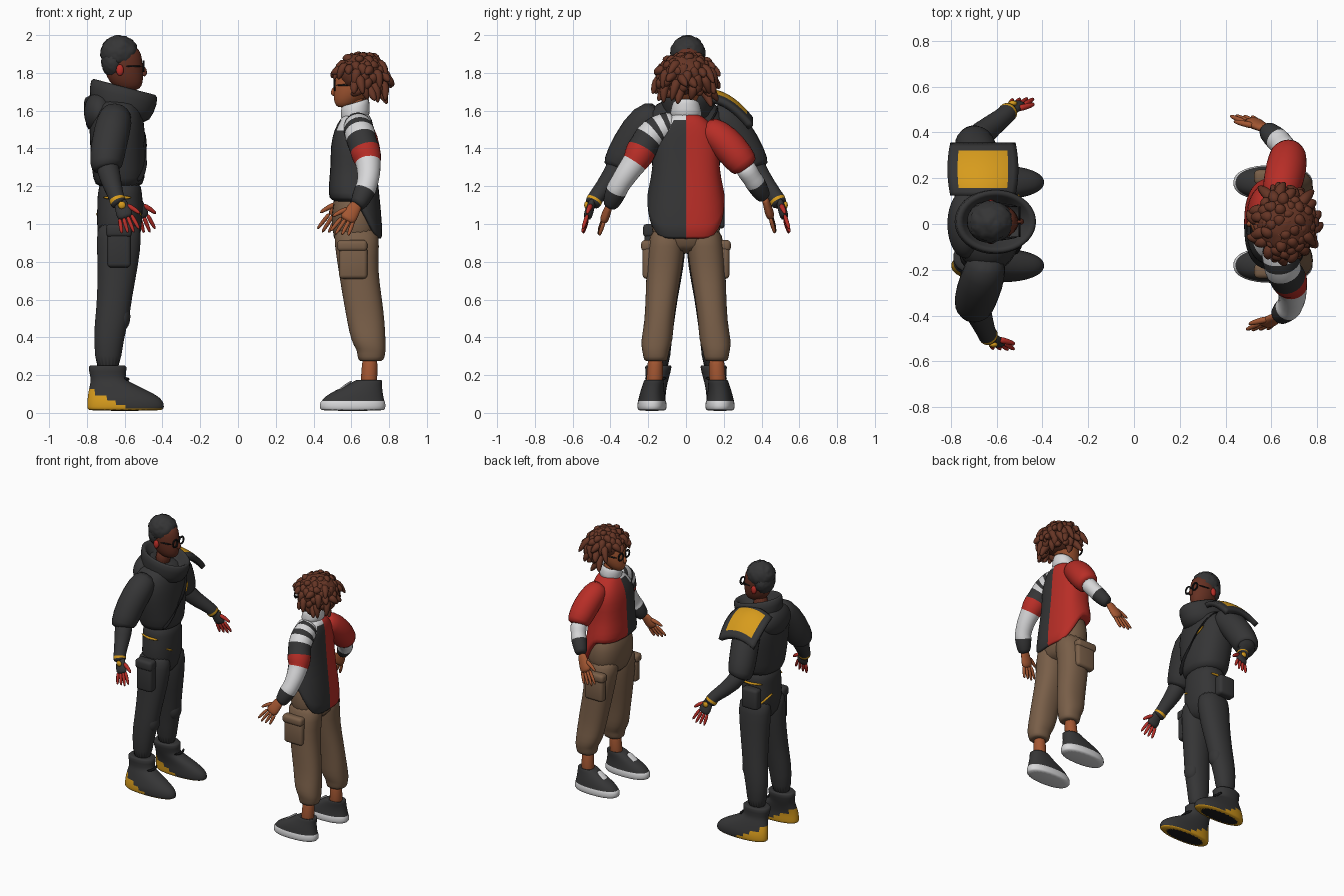
import bpy, bmesh, math, random
from mathutils import Vector as V

random.seed(4)
if "Cube" in bpy.data.objects:
    bpy.data.objects.remove(bpy.data.objects["Cube"])

PALETTE = {"charcoal": (.036, .036, .037), "black": (.01, .01, .011), "gold": (.68, .33, .012),
           "red": (.48, .027, .02), "white": (.68, .68, .69), "khaki": (.19, .113, .065),
           "hair_brown": (.13, .035, .018), "tan_skin": (.37, .095, .032), "dark_skin": (.13, .03, .016)}
NAMES = list(PALETTE)
MATS = []
for key, rgb in PALETTE.items():
    m = bpy.data.materials.new(key)
    m.use_nodes = True
    m.diffuse_color = (*rgb, 1)
    m.node_tree.nodes["Principled BSDF"].inputs["Base Color"].default_value = (*rgb, 1)
    MATS.append(m)


def finish(name, bm, sub=1, rule=None):
    """Turn a bmesh into a smooth object carrying only the materials it uses."""
    bmesh.ops.recalc_face_normals(bm, faces=bm.faces)
    for f in bm.faces:
        f.smooth = True
        pick = rule and rule(f.calc_center_median())
        if pick:
            f.material_index = NAMES.index(pick)
    used = sorted({f.material_index for f in bm.faces})
    for f in bm.faces:
        f.material_index = used.index(f.material_index)
    me = bpy.data.meshes.new(name)
    bm.to_mesh(me)
    bm.free()
    for i in used:
        me.materials.append(MATS[i])
    ob = bpy.data.objects.new(name, me)
    bpy.context.collection.objects.link(ob)
    if sub:
        ob.modifiers.new("soften", "SUBSURF").levels = sub
        ob.modifiers["soften"].render_levels = sub
    return ob


def skin(bm, rings, mats):
    """Bridge rings of points, one material per band, and cap the ends."""
    if isinstance(mats, str):
        mats = [mats] * (len(rings) - 1)
    vs = [[bm.verts.new(p) for p in r] for r in rings]
    n = len(vs[0])
    for a, b, m in zip(vs, vs[1:], mats):
        for i in range(n):
            j = (i + 1) % n
            bm.faces.new((a[i], a[j], b[j], b[i])).material_index = NAMES.index(m)
    bm.faces.new(vs[0]).material_index = NAMES.index(mats[0])
    bm.faces.new(vs[-1]).material_index = NAMES.index(mats[-1])


def loft(name, rings, mats, power=2.3, n=20, rule=None, sub=1):
    """Stack of level rings: x, y, z, radius x, radius y, tilt, drop at the +x side."""
    def ring(x, y, z, rx, ry, tilt=0, drop=0):
        pts = []
        for k in range(n):
            c, s = math.cos(math.tau * k / n), math.sin(math.tau * k / n)
            c, s = (math.copysign(abs(q) ** (2 / power), q) for q in (c, s))
            pts.append(V((x + rx * c, y + ry * s, z + tilt * rx * c - drop * min(1, max(0, c * 1.2)))))
        return pts
    bm = bmesh.new()
    skin(bm, [ring(*r) for r in rings], mats)
    return finish(name, bm, sub, rule)


def sweep(bm, pts, mats, side=None, squash=1, n=12):
    """Tube along x, y, z, radius points."""
    P = [V(p[:3]) for p in pts]
    run = P[-1] - P[0]
    side = V(side) if side else V([float(abs(run[i]) == min(map(abs, run))) for i in range(3)])
    rings = []
    for i, p in enumerate(P):
        t = (P[min(i + 1, len(P) - 1)] - P[max(i - 1, 0)]).normalized()
        a = (side - t * side.dot(t)).normalized()
        b = t.cross(a) * squash
        rings.append([p + (a * math.cos(math.tau * k / n) + b * math.sin(math.tau * k / n)) * pts[i][3]
                      for k in range(n)])
    skin(bm, rings, mats)


def tube(name, pts, mats, **kw):
    bm = bmesh.new()
    sweep(bm, pts, mats, **kw)
    return finish(name, bm)


def ball(name, c, r, mat, bump=0):
    bm = bmesh.new()
    bmesh.ops.create_icosphere(bm, subdivisions=4, radius=1)
    for v in bm.verts:
        k = 1 + random.uniform(-bump, bump)
        v.co = V([c[i] + v.co[i] * r[i] * k for i in range(3)])
    return finish(name, bm, 0, lambda p: mat)


def box(name, c, size, mat, bevel=.02):
    bm = bmesh.new()
    bmesh.ops.create_cube(bm, size=1)
    for v in bm.verts:
        v.co = V([c[i] + v.co[i] * size[i] for i in range(3)])
    bmesh.ops.bevel(bm, geom=bm.edges[:], offset=bevel, segments=3, profile=.5, affect="EDGES")
    return finish(name, bm, 0, lambda p: mat)


def hand(name, wrist, tip, fwd, palm, finger):
    """Flat palm, four fanned fingers and a thumb on the forward side."""
    w, t = V(wrist), V(tip)
    d, side = t - w, V((fwd, 0, .35))
    bm = bmesh.new()
    sweep(bm, [(*(w + d * f), r) for f, r in ((-.08, .034), (.1, .036), (.35, .046), (.55, .042))],
          palm, side, .55)
    for i in range(4):
        off = side * (i - 1.5)
        pts = [(*(w + d * f + off * o), r) for f, o, r in
               ((.45, .02, .013), (.75, .026, .012), (1.02 - .05 * abs(i - 2), .03, .008))]
        sweep(bm, pts, finger, side, n=8)
    pts = [(*(w + d * f + side * o), r) for f, o, r in
           ((.15, .02, .018), (.35, .055, .014), (.55, .075, .009))]
    sweep(bm, pts, finger, n=8)
    finish(name, bm)


def glasses(name, x, y, z, fwd, gap):
    for s, tag in ((1, "left"), (-1, "right")):
        s *= fwd
        bpy.ops.mesh.primitive_torus_add(location=(x, y + s * gap, z), rotation=(0, math.pi / 2, 0),
                                         major_radius=.026, minor_radius=.006,
                                         major_segments=20, minor_segments=6)
        ob = bpy.context.object
        ob.name = f"{name}_{tag}_rim"
        ob.data.materials.append(MATS[NAMES.index("black")])
        tube(f"{name}_{tag}_temple", [(x, y + s * gap * 1.8, z, .006), (x - fwd * .1, y + s * .08, z, .006)],
             "black", n=8)


# ---------- tall figure, facing +x ----------
loft("jacket", [(-.63, 0, 1.19, .115, .15), (-.63, 0, 1.23, .14, .165), (-.635, 0, 1.35, .145, .19),
                (-.64, 0, 1.5, .15, .22), (-.645, 0, 1.6, .14, .2), (-.64, 0, 1.67, .1, .12)], "charcoal")
loft("waist", [(-.63, 0, .84, .09, .1), (-.63, 0, .95, .12, .155), (-.625, 0, 1.08, .122, .15),
               (-.625, 0, 1.13, .12, .145), (-.625, 0, 1.145, .12, .145), (-.625, 0, 1.25, .11, .14)],
     ["charcoal"] * 3 + ["charcoal", "charcoal"])
loft("collar", [(-.63, .01, 1.55, .14, .13, -.26), (-.615, .01, 1.63, .175, .145, -.26),
                (-.6, .01, 1.73, .185, .145, -.26), (-.6, .01, 1.73, .15, .115, -.26),
                (-.61, .01, 1.62, .1, .08, -.26)], "charcoal", 2)
ball("hood", (-.735, 0, 1.59), (.08, .15, .11), "charcoal")
loft("tall_neck", [(-.63, .01, 1.6, .055, .055), (-.62, .01, 1.78, .055, .055)], "dark_skin", 2)
loft("tall_head", [(-.575, .01, 1.705, .04, .03), (-.585, .01, 1.73, .08, .055), (-.6, .01, 1.78, .1, .074),
                   (-.605, .01, 1.84, .1, .08), (-.605, .01, 1.9, .098, .08), (-.61, .01, 1.95, .07, .06)],
     "dark_skin", 2)
tube("tall_nose", [(-.505, .01, 1.84, .009), (-.487, .01, 1.795, .016), (-.505, .01, 1.785, .012)], "dark_skin")
ball("tall_hair", (-.628, .01, 1.905), (.1, .092, .094), "charcoal", .04)
ball("tall_hair_back", (-.66, .01, 1.86), (.064, .085, .085), "charcoal", .03)
glasses("tall_glasses", -.5, .01, 1.835, 1, .036)

for s, tag in ((1, "left"), (-1, "right")):
    ball(f"tall_{tag}_ear", (-.625, .01 + s * .083, 1.815), (.02, .014, .03), "red")
    tube(f"{tag}_sleeve", [(-.645, s * .13, 1.59, .075), (-.65, s * .21, 1.56, .1), (-.685, s * .3, 1.42, .1),
                           (-.7, s * .36, 1.3, .092), (-.695, s * .365, 1.285, .07)], "charcoal")
    hx = -.54 if s > 0 else -.625
    tube(f"{tag}_forearm", [(-.695, s * .35, 1.33, .068), (-.68, s * .385, 1.25, .06),
                            (hx - .02, s * .475, 1.145, .042), (hx - .015, s * .483, 1.13, .045),
                            (hx - .01, s * .49, 1.115, .045), (hx, s * .5, 1.1, .038)],
         ["charcoal"] * 3 + ["gold", "charcoal"])
    hand(f"tall_{tag}_hand", (hx, s * .495, 1.12), (hx + .06, s * .55, .95), 1, "charcoal", "red")
    ball(f"{tag}_glove_disc", (hx + .01, s * .527, 1.1), (.02, .012, .02), "gold")
    # Legs, boots and knee guard
    loft(f"tall_{tag}_leg", [(-.63, s * .08, 1.02, .11, .075), (-.63, s * .085, .93, .122, .088),
                             (-.635, s * .095, .78, .108, .086), (-.655, s * .12, .6, .092, .075),
                             (-.665, s * .13, .5, .092, .072), (-.685, s * .14, .4, .08, .066),
                             (-.69, s * .145, .2, .064, .056)], "charcoal", 2.1)
    ball(f"{tag}_knee_guard", (-.615, s * .128, .51), (.045, .055, .075), "charcoal")
    loft(f"{tag}_boot", [(-.6, s * .182, .01, .195, .066), (-.595, s * .182, .022, .203, .072),
                         (-.595, s * .182, .04, .205, .074), (-.598, s * .181, .065, .2, .074),
                         (-.61, s * .178, .09, .186, .07), (-.64, s * .17, .125, .15, .066),
                         (-.68, s * .158, .165, .1, .062), (-.69, s * .15, .185, .09, .06),
                         (-.69, s * .146, .255, .108, .075), (-.69, s * .146, .25, .08, .06)], "charcoal", 2.2, 28,
         lambda p: "black" if p.z < .012 else "gold" if p.z < max(.125 - (p.x + .8) * .42, .03) else None)
    tube(f"{tag}_boot_lace", [(-.6, s * .1, .185, .008), (-.575, s * .16, .175, .01), (-.6, s * .22, .185, .008)],
         "black")
    tube(f"{tag}_waist_trim", [(-.56, s * .137, 1.14, .009), (-.63, s * .152, 1.14, .009),
                               (-.72, s * .115, 1.14, .009)], "gold", n=8)
box("right_thigh_pouch", (-.63, -.185, .885), (.125, .07, .23), "charcoal")
box("right_pouch_flap", (-.63, -.19, .965), (.135, .075, .07), "charcoal")
box("left_hip_pouch", (-.66, .17, 1.05), (.13, .07, .15), "charcoal")
tube("left_hip_zip", [(-.75, .04, 1.06, .008), (-.73, .1, 1.03, .008), (-.66, .16, .95, .008)], "gold", n=8)
tube("right_hip_zip", [(-.53, -.1, 1.07, .008), (-.51, -.04, 1.04, .008)], "gold", n=8)
tube("chest_strap", [(-.6, .17, 1.62, .02), (-.515, .12, 1.53, .02), (-.487, .04, 1.42, .02),
                     (-.488, -.06, 1.31, .02), (-.53, -.14, 1.22, .02)], "black", side=(0, 1, 1), squash=.4)
tube("strap_trim", [(-.508, .135, 1.5, .007), (-.483, .075, 1.43, .007)], "gold", n=8)

# Left shoulder guard with gold panel
bm = bmesh.new()
bmesh.ops.create_grid(bm, x_segments=14, y_segments=14, size=1)
for f in bm.faces:
    c = f.calc_center_median()
    f.material_index = NAMES.index("gold" if abs(c.x) < .72 and abs(c.y) < .72 else "charcoal")
for v in bm.verts:
    a, b = v.co.x, v.co.y
    v.co = V((-.66 + .155 * a * (1 - .08 * b * b), .24 + .115 * b, 1.675 - .075 * b - .035 * b * b - .045 * a * a))
solid = finish("shoulder_guard", bm, 0).modifiers.new("thickness", "SOLIDIFY")
solid.thickness = .035

# ---------- young figure, facing -x ----------
loft("two_tone_shirt", [(.625, 0, 1.13, .12, .19, 0, .2), (.625, 0, 1.13, .145, .212, 0, .23),
                        (.618, 0, 1.2, .14, .2, 0, .12), (.613, 0, 1.3, .123, .175, 0, .03),
                        (.607, 0, 1.42, .118, .182), (.615, 0, 1.5, .106, .16), (.625, 0, 1.555, .085, .11),
                        (.63, 0, 1.59, .06, .06)], "red", 2.6, 24,
     lambda p: None if p.y > 0 else "white" if p.z > 1.57 + .5 * p.y else "charcoal")
loft("shirt_collar", [(.625, 0, 1.54, .075, .085, .2), (.62, 0, 1.59, .078, .085, .25),
                      (.62, 0, 1.645, .075, .072, .3), (.62, 0, 1.645, .06, .06, .3),
                      (.62, 0, 1.6, .05, .05)], "white", 2)
loft("young_neck", [(.63, 0, 1.56, .045, .048), (.625, 0, 1.7, .045, .048)], "tan_skin", 2)
loft("young_head", [(.56, 0, 1.615, .032, .028), (.572, 0, 1.64, .065, .052), (.6, 0, 1.69, .095, .078),
                    (.615, 0, 1.75, .108, .088), (.62, 0, 1.82, .1, .085), (.63, 0, 1.87, .06, .05)],
     "tan_skin", 2)
tube("young_nose", [(.515, 0, 1.73, .009), (.497, 0, 1.69, .015), (.515, 0, 1.68, .01)], "tan_skin")
glasses("young_glasses", .512, 0, 1.735, -1, .037)

# Curly mop of hair made from drooping locks
ball("hair_base", (.66, 0, 1.795), (.132, .138, .11), "hair_brown", .03)
bm = bmesh.new()
for i in range(110):
    z = 1 - 1.75 * (i + .5) / 110
    a, q = i * 2.4, math.sqrt(1 - z * z)
    d = V((q * math.cos(a), q * math.sin(a), z))
    if d.x < -.3 and z < .15:
        continue
    root = V((.655, 0, 1.785))
    e = V((d.x * .128, d.y * .142, d.z * .115))
    curl = V([random.uniform(-.022, .022) for _ in range(3)])
    hang = V((0, 0, -.03))
    sweep(bm, [(*(root + e * .8), .026), (*(root + e * 1.06), .03), (*(root + e * 1.12 + curl + hang), .024),
               (*(root + e * 1.1 + curl * 2 + hang * 2), .007)], "hair_brown", n=7)
finish("hair_locks", bm)

# Arms: plain red sleeve on the right, banded sleeve on the left
tube("red_sleeve", [(.63, .09, 1.51, .07), (.645, .16, 1.48, .088), (.665, .24, 1.4, .095), (.675, .31, 1.31, .085),
                    (.672, .32, 1.295, .06)], "red")
tube("right_undersleeve", [(.675, .3, 1.32, .06), (.655, .335, 1.265, .056), (.64, .355, 1.235, .052),
                           (.635, .36, 1.228, .058), (.58, .41, 1.145, .046), (.575, .415, 1.14, .03)],
     ["white"] * 3 + ["charcoal"] * 2)
hand("young_right_hand", (.565, .42, 1.13), (.46, .475, .95), -1, "tan_skin", "tan_skin")
tube("banded_sleeve", [(.635, -.05, 1.535, .06), (.635, -.085, 1.525, .074), (.635, -.105, 1.515, .08),
                       (.64, -.15, 1.495, .084), (.645, -.168, 1.483, .084), (.65, -.2, 1.455, .083),
                       (.665, -.225, 1.41, .08), (.67, -.232, 1.4, .084), (.685, -.26, 1.345, .08),
                       (.688, -.264, 1.335, .07), (.695, -.32, 1.26, .063), (.68, -.36, 1.195, .056),
                       (.677, -.363, 1.19, .062), (.635, -.4, 1.1, .048), (.63, -.403, 1.095, .03)],
     ["white", "charcoal", "white", "charcoal", "white", "charcoal", "charcoal", "red", "red"]
     + ["white"] * 3 + ["charcoal"] * 2)
hand("young_left_hand", (.625, -.405, 1.1), (.53, -.465, .94), -1, "tan_skin", "tan_skin")

# Cargo trousers, ankles and trainers
loft("trouser_hips", [(.63, 0, .84, .09, .12), (.625, 0, .93, .125, .185), (.62, 0, 1.05, .13, .19),
                      (.615, 0, 1.2, .1, .15)], "khaki")
for s, tag in ((1, "right"), (-1, "left")):
    loft(f"{tag}_trouser_leg", [(.625, s * .09, 1, .125, .09), (.63, s * .105, .88, .118, .1),
                                (.635, s * .115, .76, .105, .095), (.66, s * .132, .6, .104, .083),
                                (.678, s * .142, .48, .1, .078), (.69, s * .155, .38, .092, .085),
                                (.705, s * .16, .335, .078, .074), (.705, s * .16, .32, .075, .07),
                                (.705, s * .16, .275, .07, .064), (.7, s * .16, .275, .045, .045)], "khaki")
    box(f"{tag}_cargo_pocket", (.61, s * .2, .795), (.15, .06, .17), "khaki")
    box(f"{tag}_pocket_flap", (.605, s * .205, .885), (.16, .065, .06), "khaki")
    tube(f"{tag}_ankle", [(.7, s * .16, .32, .045), (.695, s * .165, .2, .043), (.69, s * .17, .1, .05)], "tan_skin")
    loft(f"{tag}_trainer", [(.607, s * .18, .01, .168, .072), (.607, s * .18, .02, .175, .078),
                            (.607, s * .18, .055, .175, .078), (.609, s * .18, .06, .168, .073),
                            (.613, s * .18, .085, .158, .07), (.64, s * .178, .12, .125, .062),
                            (.68, s * .172, .155, .082, .055), (.695, s * .17, .18, .07, .052),
                            (.695, s * .17, .165, .05, .042)], ["white"] * 3 + ["charcoal"] * 5, 2.3, 24)
    tube(f"{tag}_trainer_tongue", [(.525, s * .179, .112, .026), (.565, s * .177, .142, .028),
                                   (.605, s * .174, .17, .028)], "white", side=(0, 1, 0), squash=.25)
